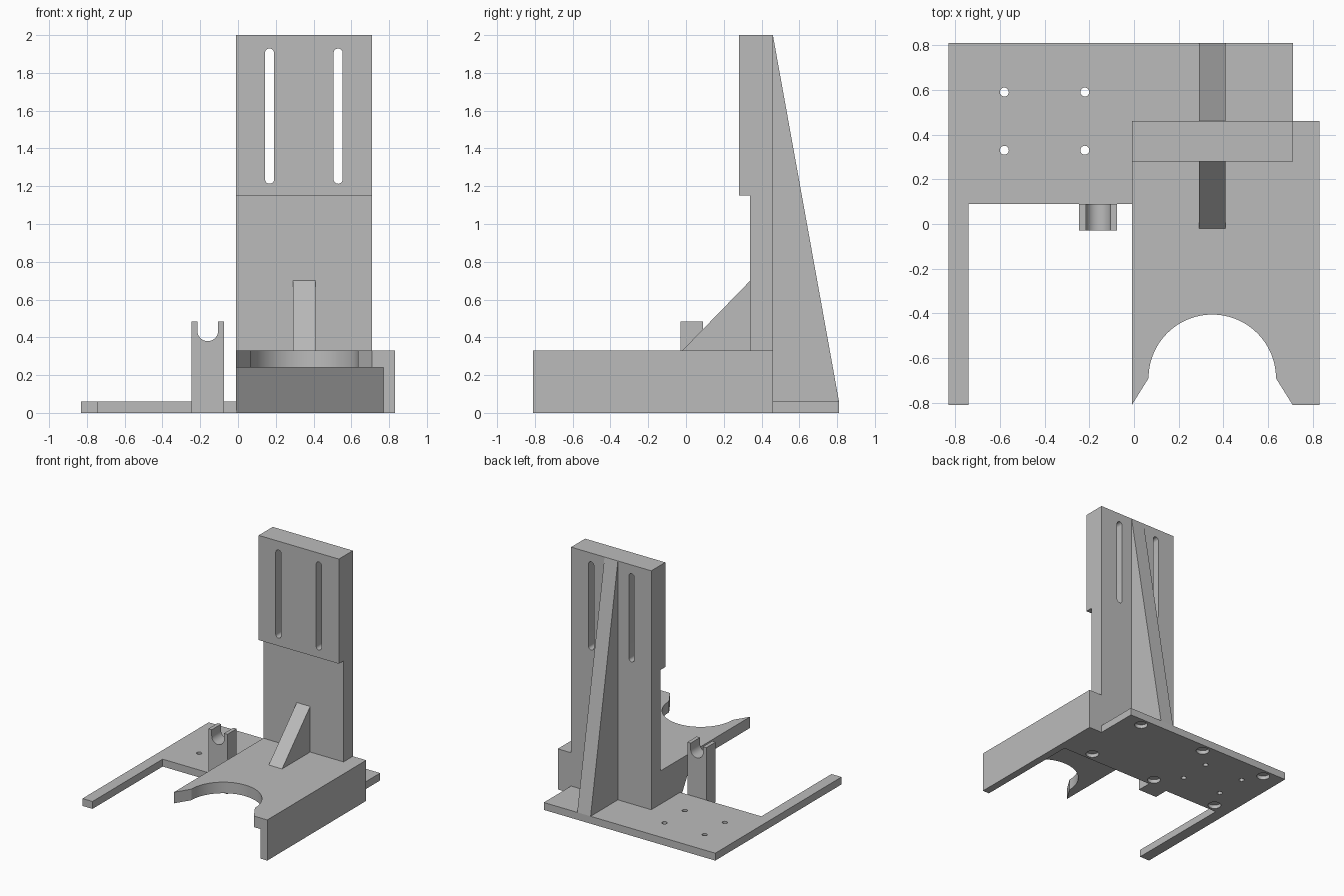
import bpy, bmesh, math

old = bpy.data.objects.get("Cube")
if old:
    bpy.data.objects.remove(old, do_unlink=True)

GREY = (0.5, 0.5, 0.5, 1)
grey = bpy.data.materials.new("plain grey")
grey.use_nodes = True
grey.diffuse_color = GREY
grey.node_tree.nodes["Principled BSDF"].inputs["Base Color"].default_value = GREY


def prism(name, outline, axis, lo, hi):
    """Extrude a 2D outline along an axis; outline holds the other two coordinates in xyz order."""
    bm = bmesh.new()

    def place(p, d):
        c = list(p)
        c.insert("xyz".index(axis), d)
        return bm.verts.new(c)

    a = [place(p, lo) for p in outline]
    b = [place(p, hi) for p in outline]
    bm.faces.new(a)
    bm.faces.new(b)
    for i in range(len(a)):
        j = (i + 1) % len(a)
        bm.faces.new((a[i], a[j], b[j], b[i]))
    bmesh.ops.recalc_face_normals(bm, faces=bm.faces)
    mesh = bpy.data.meshes.new(name)
    bm.to_mesh(mesh)
    bm.free()
    mesh.materials.append(grey)
    obj = bpy.data.objects.new(name, mesh)
    bpy.context.collection.objects.link(obj)
    return obj


def rect(u0, u1, v0, v1):
    return [(u0, v0), (u1, v0), (u1, v1), (u0, v1)]


def arc(u, v, r, start, end, n=24):
    angles = [math.radians(start + (end - start) * i / n) for i in range(n + 1)]
    return [(u + r * math.cos(t), v + r * math.sin(t)) for t in angles]


def circle(u, v, r):
    return arc(u, v, r, 0, 360)[:-1]


def select(obj):
    bpy.ops.object.select_all(action='DESELECT')
    obj.select_set(True)
    bpy.context.view_layer.objects.active = obj


def cut(obj, cutters):
    select(obj)
    for c in cutters:
        mod = obj.modifiers.new("cut", 'BOOLEAN')
        mod.operation = 'DIFFERENCE'
        mod.solver = 'EXACT'
        mod.object = c
        bpy.ops.object.modifier_apply(modifier=mod.name)
        bpy.data.objects.remove(c, do_unlink=True)


# Base plate with its long side arm, wrapped round the raised table
base = prism("base_plate", [
    (-0.83, -0.81), (-0.74, -0.81), (-0.74, 0.09), (-0.01, 0.09),
    (-0.01, 0.46), (0.71, 0.46), (0.71, 0.81), (-0.83, 0.81)], 'z', 0, 0.06)

# Raised table: thin front shelf with a sloped support underneath
table = prism("table", [
    (0.46, 0), (0.46, 0.33), (-0.81, 0.33), (-0.81, 0.24), (-0.05, 0.24), (0.09, 0)],
    'x', -0.01, 0.77)
flange = prism("table_side_wall", rect(-0.81, 0.46, 0, 0.33), 'x', 0.77, 0.83)

# Round mouth with flared lips in the front of the table
mouth = [(-0.01, -0.81), (-0.05, -0.9), (0.75, -0.9), (0.71, -0.81)]
mouth += arc(0.35, -0.69, 0.285, 0, 180, 48)
cut(table, [prism("mouth_cutter", mouth, 'z', 0.1, 0.5)])

# Through holes, and shallow round recesses under the base
holes = [prism("hole_cutter", circle(x, y, 0.02), 'z', -0.1, 0.2)
         for x in (-0.58, -0.22) for y in (0.33, 0.59)]
recess = [(x, y) for x in (-0.67, -0.065, 0.55) for y in (0.16, 0.74)]


def recesses(spots):
    return [prism("recess_cutter", circle(x, y, 0.05), 'z', -0.1, 0.03) for x, y in spots]


in_table = [p for p in recess if p[0] > 0 and p[1] < 0.46]
cut(base, holes + recesses([p for p in recess if p not in in_table]))
cut(table, recesses(in_table))

# Upright with a thicker head and two long slots
upright = prism("upright", [
    (0.46, 0.33), (0.46, 2), (0.28, 2), (0.28, 1.15), (0.34, 1.15), (0.34, 0.33)],
    'x', -0.01, 0.71)
cut(upright, [prism("slot_cutter",
                    arc(x, 1.905, 0.024, 0, 180, 16) + arc(x, 1.237, 0.024, 180, 360, 16),
                    'y', 0.1, 0.6) for x in (0.167, 0.53)])

# Ribs bracing the upright
prism("front_rib", [(-0.02, 0.33), (0.34, 0.33), (0.34, 0.7)], 'x', 0.29, 0.41)
prism("back_rib", [(0.46, 0.06), (0.81, 0.06), (0.46, 2)], 'x', 0.29, 0.41)

# Forked post with a round-bottomed notch
fork = prism("forked_post",
             [(-0.075, 0), (-0.075, 0.485), (-0.105, 0.485)]
             + arc(-0.16, 0.435, 0.055, 0, -180)
             + [(-0.215, 0.485), (-0.245, 0.485), (-0.245, 0)], 'y', -0.03, 0.09)

for obj in (base, table, upright, fork):
    select(obj)
    bpy.ops.object.shade_smooth_by_angle(angle=math.radians(25))
